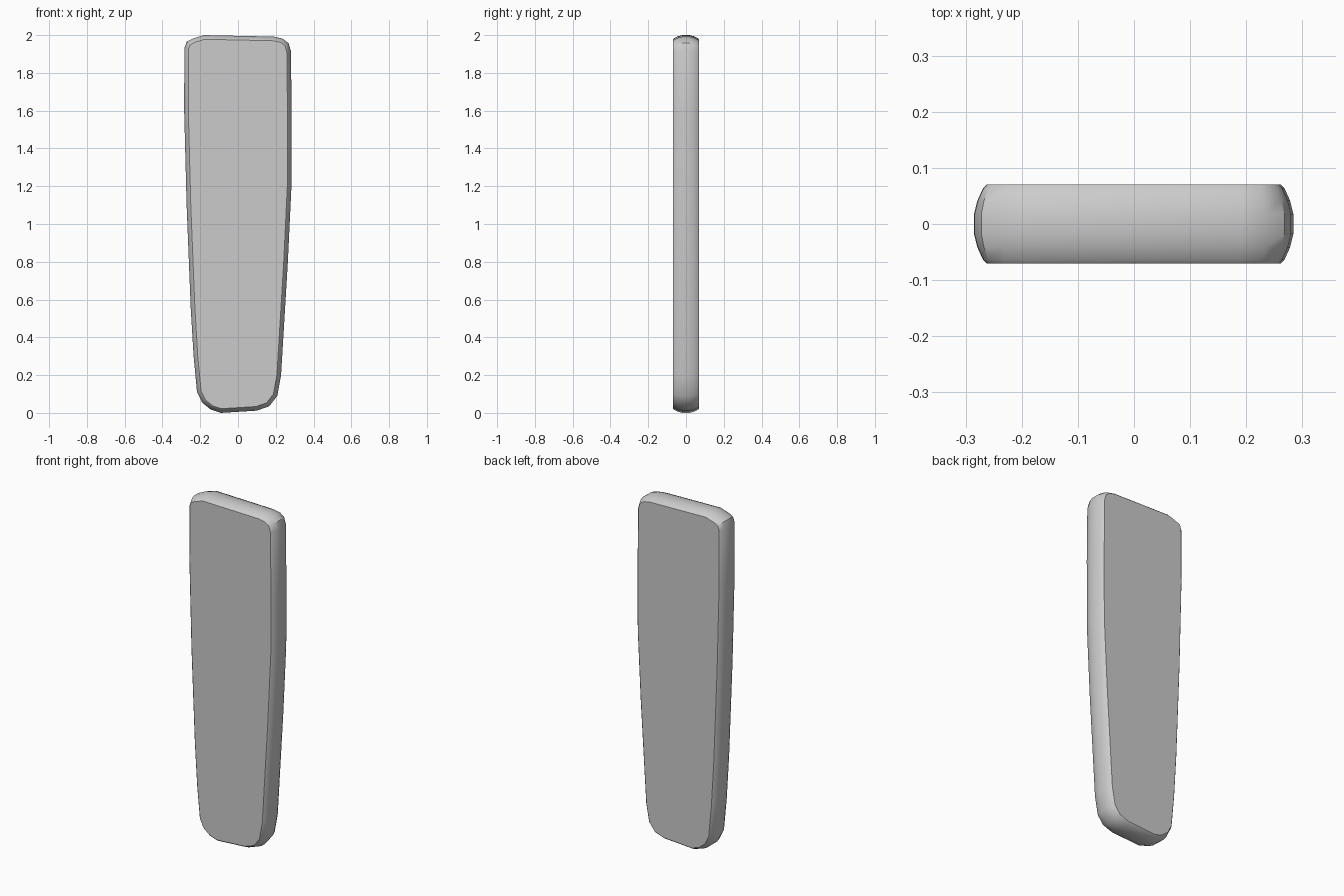
import bpy, bmesh
from mathutils import Vector

if "Cube" in bpy.data.objects:
    bpy.data.objects.remove(bpy.data.objects["Cube"])

# Outer outline (x, z), clockwise from the top left
OUTLINE = [(-0.18, 2.0), (0.19, 1.992), (0.235, 1.982), (0.268, 1.957), (0.28, 1.915),
           (0.284, 1.6), (0.283, 1.2), (0.264, 0.8), (0.228, 0.2), (0.208, 0.09),
           (0.165, 0.035), (0.1, 0.012), (-0.09, 0.0), (-0.145, 0.018), (-0.19, 0.055),
           (-0.217, 0.11), (-0.235, 0.3), (-0.25, 0.55), (-0.272, 1.1), (-0.285, 1.6),
           (-0.284, 1.93), (-0.272, 1.965), (-0.235, 1.983)]

# Depth and inset of each ring across the rounded rim
RINGS = [(-0.07, 0.022), (-0.064, 0.016), (-0.042, 0.006), (-0.018, 0.0),
         (0.018, 0.0), (0.042, 0.006), (0.064, 0.016), (0.07, 0.022)]


def inset_outline(points, amount):
    """Move every corner inward along its mitred normal."""
    pts = [Vector(p) for p in points]
    result = []
    for i, p in enumerate(pts):
        a = (p - pts[i - 1]).normalized()
        b = (pts[(i + 1) % len(pts)] - p).normalized()
        n1, n2 = Vector((a.y, -a.x)), Vector((b.y, -b.x))
        result.append(p + (n1 + n2) * (amount / (1 + n1.dot(n2))))
    return result


# Tapered slab with a crowned rim
bm = bmesh.new()
rings = [[bm.verts.new((p.x, y, p.y)) for p in inset_outline(OUTLINE, d)] for y, d in RINGS]
count = len(OUTLINE)
for lower, upper in zip(rings, rings[1:]):
    for i in range(count):
        j = (i + 1) % count
        bm.faces.new((lower[i], lower[j], upper[j], upper[i]))
bm.faces.new(rings[0])
bm.faces.new(rings[-1])
bmesh.ops.recalc_face_normals(bm, faces=bm.faces)

mesh = bpy.data.meshes.new("tapered_slab")
bm.to_mesh(mesh)
bm.free()
slab = bpy.data.objects.new("tapered_slab", mesh)
bpy.context.collection.objects.link(slab)
bpy.context.view_layer.objects.active = slab
slab.select_set(True)
bpy.ops.object.shade_smooth_by_angle(angle=0.6)
